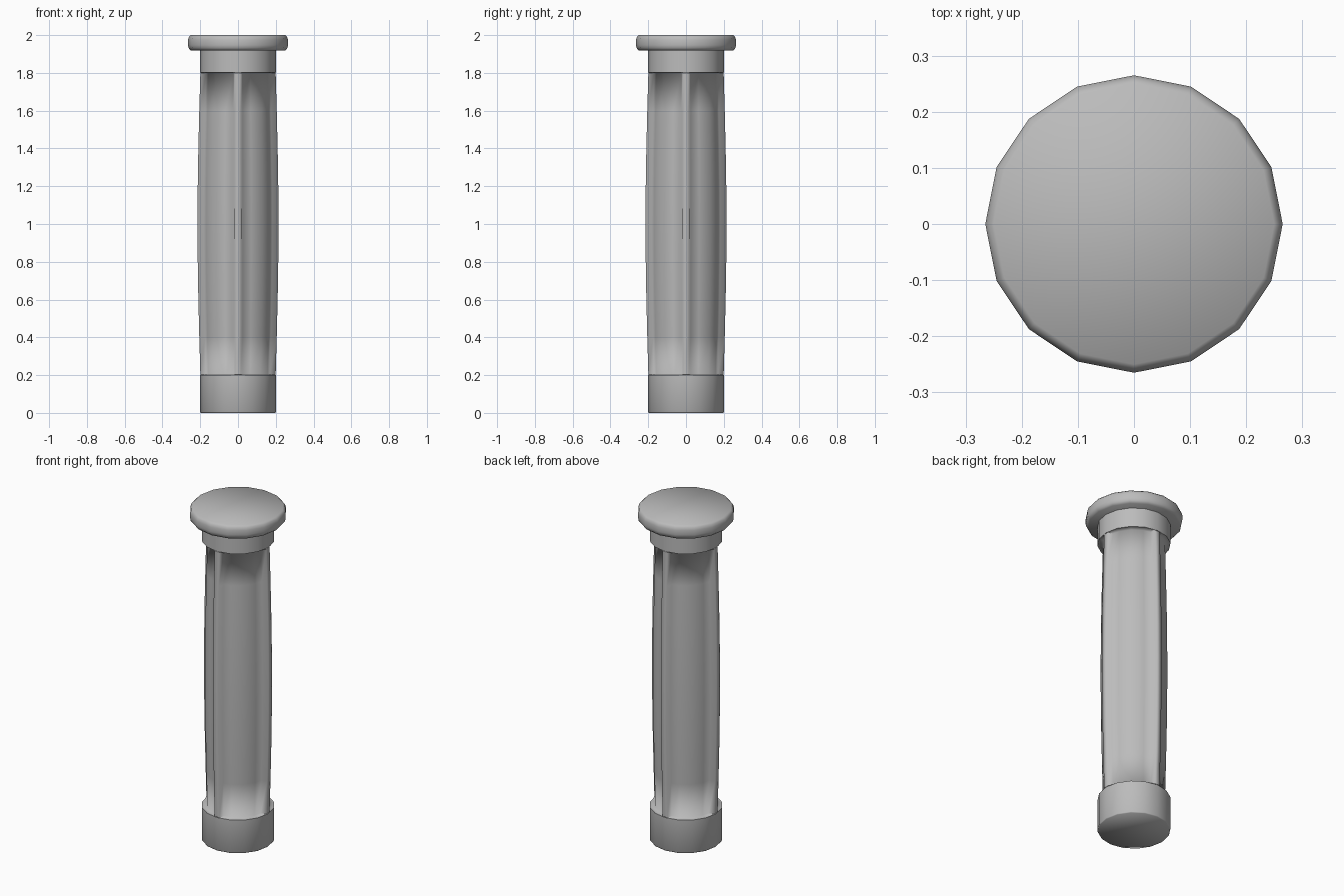
import bpy
import bmesh
import math

cube = bpy.data.objects.get("Cube")
if cube:
    bpy.data.objects.remove(cube, do_unlink=True)

# Single plain grey
grey = bpy.data.materials.new("stone_grey")
grey.use_nodes = True
COLOR = (0.5, 0.5, 0.5, 1.0)
grey.diffuse_color = COLOR
grey.node_tree.nodes["Principled BSDF"].inputs["Base Color"].default_value = COLOR


def loft(name, rings, smooth_angle):
    """Bridge closed rings of points from bottom to top and cap both ends."""
    bm = bmesh.new()
    loops = [[bm.verts.new(p) for p in ring] for ring in rings]
    n = len(loops[0])
    for low, high in zip(loops, loops[1:]):
        for i in range(n):
            j = (i + 1) % n
            bm.faces.new((low[i], low[j], high[j], high[i]))
    bm.faces.new(loops[0][::-1])
    bm.faces.new(loops[-1])
    mesh = bpy.data.meshes.new(name)
    bm.to_mesh(mesh)
    bm.free()
    mesh.materials.append(grey)
    obj = bpy.data.objects.new(name, mesh)
    bpy.context.collection.objects.link(obj)
    bpy.ops.object.select_all(action='DESELECT')
    obj.select_set(True)
    bpy.context.view_layer.objects.active = obj
    bpy.ops.object.shade_smooth_by_angle(angle=math.radians(smooth_angle))


def ring(section, z, scale=1.0):
    return [(r * scale * math.cos(math.radians(a)),
             r * scale * math.sin(math.radians(a)), z) for a, r in section]


def turned(name, profile, smooth_angle):
    """Sixteen-sided turned part from (radius, height) pairs."""
    circle = [(i * 22.5, 1.0) for i in range(16)]
    loft(name, [ring(circle, z, r) for r, z in profile], smooth_angle)


# Base drum, neck and rounded cap
turned("base", [(0.197, 0.0), (0.2, 0.005), (0.2, 0.2)], 60)
turned("neck", [(0.2, 1.803), (0.2, 1.93)], 35)
turned("cap", [(0.25, 1.919), (0.262, 1.932), (0.265, 1.947),
               (0.265, 1.975), (0.26, 1.99), (0.25, 2.0)], 80)

# Shaft: round column with four narrow raised ribs on the axes,
# as (angle, height above the column) for one quarter
COLUMN, RIB = 0.17, 0.03
quarter = [(-4.6, RIB), (4.6, RIB), (8, 0), (22.5, 0), (45, 0), (67.5, 0), (82, 0)]
BOTTOM, TOP, STEPS = 0.201, 1.802, 8
section = [(a + 90 * k, COLUMN + h) for k in range(4) for a, h in quarter]
collar = [(a, COLUMN + RIB - 0.002) for a, r in section]

# Slight swelling towards the middle, with a thin collar at each end
rings = [ring(collar, BOTTOM)]
for s in range(STEPS + 1):
    t = s / STEPS
    z = BOTTOM + 0.003 + (TOP - BOTTOM - 0.006) * t
    rings.append(ring(section, z, 1 + 0.075 * math.sin(math.pi * t)))
rings.append(ring(collar, TOP))
loft("shaft", rings, 95)
